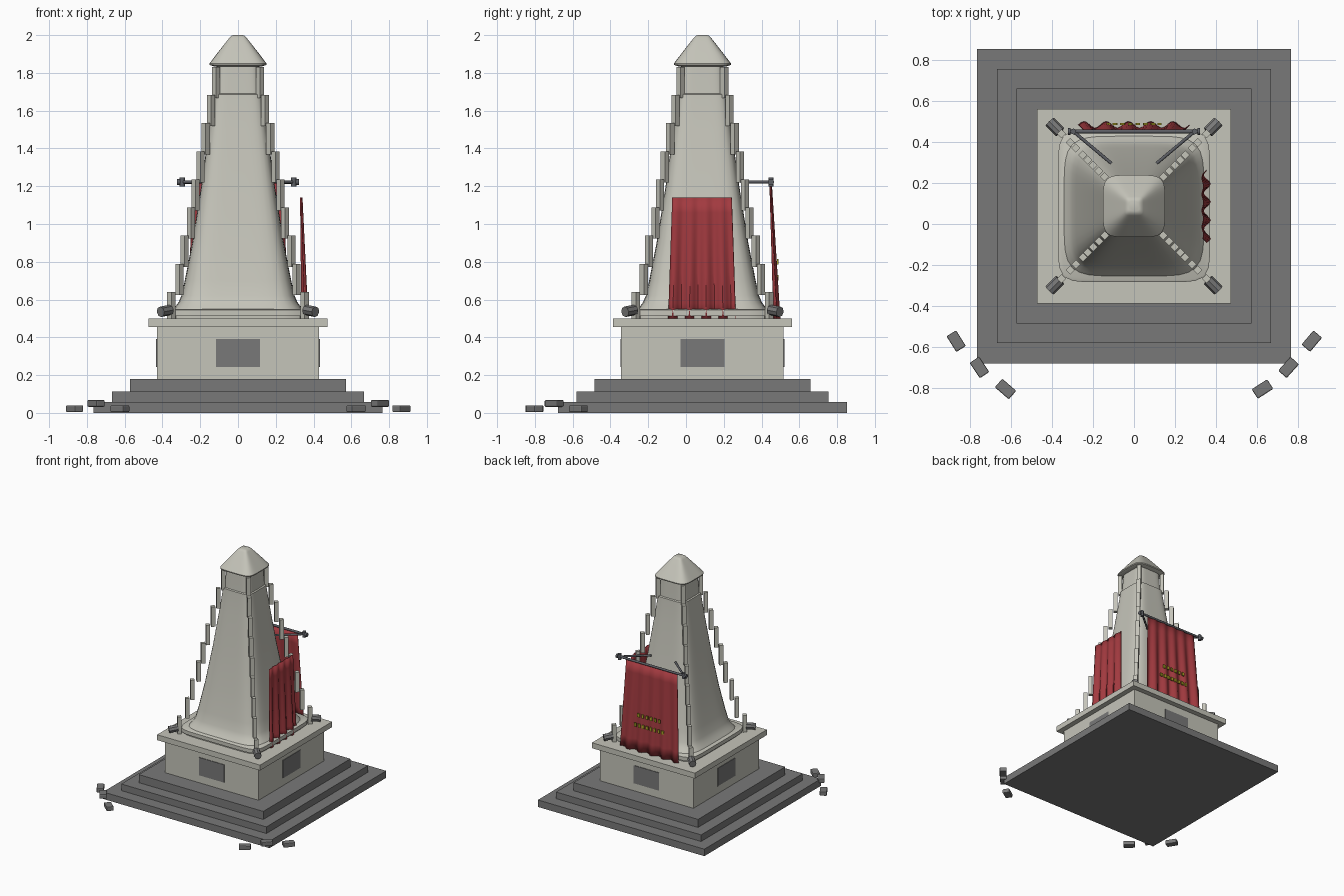
import bpy, bmesh, math
from mathutils import Vector

if "Cube" in bpy.data.objects:
    bpy.data.objects.remove(bpy.data.objects["Cube"])

CY = 0.087  # monument centre along y


def material(name, rgb):
    m = bpy.data.materials.new(name)
    m.diffuse_color = (*rgb, 1)
    m.use_nodes = True
    m.node_tree.nodes["Principled BSDF"].inputs["Base Color"].default_value = m.diffuse_color
    return m


STONE = material("pale stone", (0.56, 0.555, 0.49))
DARK = material("dark granite", (0.19, 0.19, 0.19))
IRON = material("dark iron", (0.11, 0.115, 0.13))
RED = material("red cloth", (0.36, 0.042, 0.05))
GOLD = material("gold thread", (0.42, 0.36, 0.02))


def finish(name, bm, mat, smooth=False):
    bmesh.ops.recalc_face_normals(bm, faces=bm.faces)
    me = bpy.data.meshes.new(name)
    bm.to_mesh(me)
    bm.free()
    me.materials.append(mat)
    ob = bpy.data.objects.new(name, me)
    bpy.context.collection.objects.link(ob)
    if smooth:
        bpy.ops.object.select_all(action='DESELECT')
        bpy.context.view_layer.objects.active = ob
        ob.select_set(True)
        bpy.ops.object.shade_smooth_by_angle(angle=math.radians(35))
    return ob


def box(name, centre, size, mat, turn=0, bevel=0):
    bm = bmesh.new()
    bmesh.ops.create_cube(bm, size=1)
    for v in bm.verts:
        v.co = Vector(a * b for a, b in zip(v.co, size))
    if bevel:
        bmesh.ops.bevel(bm, geom=bm.edges[:], offset=bevel, segments=2, affect='EDGES', profile=0.5)
    ob = finish(name, bm, mat)
    ob.location = centre
    ob.rotation_euler.z = turn
    return ob


def rod(name, a, b, radius, mat, sides=12):
    a, b = Vector(a), Vector(b)
    bm = bmesh.new()
    bmesh.ops.create_cone(bm, cap_ends=True, segments=sides, radius1=radius,
                          radius2=radius, depth=(b - a).length)
    ob = finish(name, bm, mat, True)
    ob.location = (a + b) / 2
    ob.rotation_euler = (b - a).to_track_quat('Z', 'Y').to_euler()
    return ob


def loft(name, profile, power, mat, count=64):
    """Stack of rounded squares from (z, half width) pairs."""
    bm = bmesh.new()
    rings = []
    for z, h in profile:
        ring = []
        for i in range(count):
            t = 2 * math.pi * i / count
            c, s = math.cos(t), math.sin(t)
            r = h / (abs(c) ** power + abs(s) ** power) ** (1 / power)
            ring.append(bm.verts.new((r * c, CY + r * s, z)))
        rings.append(ring)
    for lo, hi in zip(rings, rings[1:]):
        for i in range(count):
            j = (i + 1) % count
            bm.faces.new((lo[i], lo[j], hi[j], hi[i]))
    bm.faces.new(rings[0][::-1])
    bm.faces.new(rings[-1])
    return finish(name, bm, mat, True)


def banner(name, place, z_top, z_bot, half_top, half_bot, waves):
    """Hanging cloth; place(u, out, z, t) maps to world space."""
    bm = bmesh.new()
    cols, rows = waves * 8, 8
    grid = []
    for r in range(rows + 1):
        t = r / rows
        half = half_top + (half_bot - half_top) * t
        amp = 0.004 + 0.012 * t
        grid.append([])
        for c in range(cols + 1):
            u = -1 + 2 * c / cols
            out = amp * math.sin(math.pi * waves * (u + 1))
            grid[-1].append(bm.verts.new(place(u * half, out, z_top + (z_bot - z_top) * t, t)))
    for r in range(rows):
        for c in range(cols):
            bm.faces.new((grid[r][c], grid[r][c + 1], grid[r + 1][c + 1], grid[r + 1][c]))
    ob = finish(name, bm, RED, True)
    mod = ob.modifiers.new("thickness", 'SOLIDIFY')
    mod.thickness = 0.005
    mod.offset = 0
    return ob


# Steps and pedestal
for name, z0, z1, half, mat in (
        ("lower_step", 0, 0.058, 0.765, DARK), ("middle_step", 0.058, 0.113, 0.667, DARK),
        ("upper_step", 0.113, 0.18, 0.572, DARK), ("pedestal", 0.18, 0.455, 0.43, STONE),
        ("pedestal_slab", 0.455, 0.5, 0.473, STONE)):
    box(name, (0, CY, (z0 + z1) / 2), (2 * half, 2 * half, z1 - z0), mat)

# Inset panels on the four pedestal sides
for i in range(4):
    a = i * math.pi / 2
    box("pedestal_panel", (0.431 * math.sin(a), CY - 0.431 * math.cos(a), 0.318),
        (0.232, 0.007, 0.148), DARK, a)

# Tower
loft("tower_foot", [(0.5, 0.355), (0.512, 0.355), (0.514, 0.37), (0.545, 0.37), (0.55, 0.362)], 9, STONE)
loft("tower_shaft", [(0.55, 0.34), (0.565, 0.33), (0.585, 0.315), (0.62, 0.3), (0.7, 0.282),
                     (0.9, 0.243), (1.2, 0.195), (1.5, 0.154), (1.66, 0.134), (1.685, 0.132),
                     (1.69, 0.122), (1.76, 0.117), (1.845, 0.112)], 5.5, STONE)
loft("tower_roof", [(1.835, 0.13), (1.842, 0.15), (1.85, 0.151), (1.9, 0.113), (1.95, 0.074),
                    (1.985, 0.046), (1.996, 0.036), (2.0, 0.024)], 5, STONE)

# Stepped stone blocks running up the four corners, with a dark drum at each foot
offsets = (0.353, 0.31, 0.283, 0.249, 0.225, 0.199, 0.171, 0.143, 0.116)
for sx in (-1, 1):
    for sy in (-1, 1):
        for i, d in enumerate(offsets):
            top = 0.64 + i * 0.149
            low = max(0.5, top - 0.165)
            box("corner_block", (sx * d, CY + sy * d, (top + low) / 2),
                (0.031, 0.031, top - low), STONE, math.pi / 4)
        rod("corner_drum", (sx * 0.36, CY + sy * 0.36, 0.545),
            (sx * 0.41, CY + sy * 0.41, 0.535), 0.028, DARK, 8)

# Loose bricks near the front corners
for s in (-1, 1):
    for x, y, z, ang in ((0.865, -0.57, 0.022, 50), (0.752, -0.698, 0.05, 48), (0.625, -0.803, 0.022, 33)):
        if s < 0:
            ang = ang + 8
        box("loose_brick", (s * x, y, z), (0.09, 0.055, 0.036), DARK, s * math.radians(ang), 0.006)

# Banner rail behind the tower
RY, RZ = 0.45, 1.222
rod("banner_rail", (-0.32, RY, RZ), (0.32, RY, RZ), 0.009, IRON)
for s in (-1, 1):
    rod("rail_bracket", (s * 0.295, RY, RZ), (s * 0.11, 0.295, RZ), 0.008, IRON)
    rod("rail_end", (s * 0.295, RY, RZ - 0.024), (s * 0.295, RY, RZ + 0.024), 0.014, IRON)
    rod("rail_knob", (s * 0.308, RY, RZ), (s * 0.322, RY, RZ), 0.016, IRON)

# Banners
banner("back_banner", lambda u, o, z, t: (u, 0.448 + 0.033 * t + o, z), 1.215, 0.5, 0.235, 0.27, 5)
banner("side_banner", lambda u, o, z, t: (0.335 + 0.019 * t + o, CY - 0.002 + u, z), 1.14, 0.5, 0.157, 0.178, 4)

# Gold stitched ornament: two dashed rows on the back banner
for z, half, n in ((0.8, 0.095, 6), (0.715, 0.125, 8)):
    for i in range(n):
        x = -half + 2 * half * i / (n - 1)
        box("gold_stitch", (x, 0.486, z), (0.02, 0.009, 0.028), GOLD)
